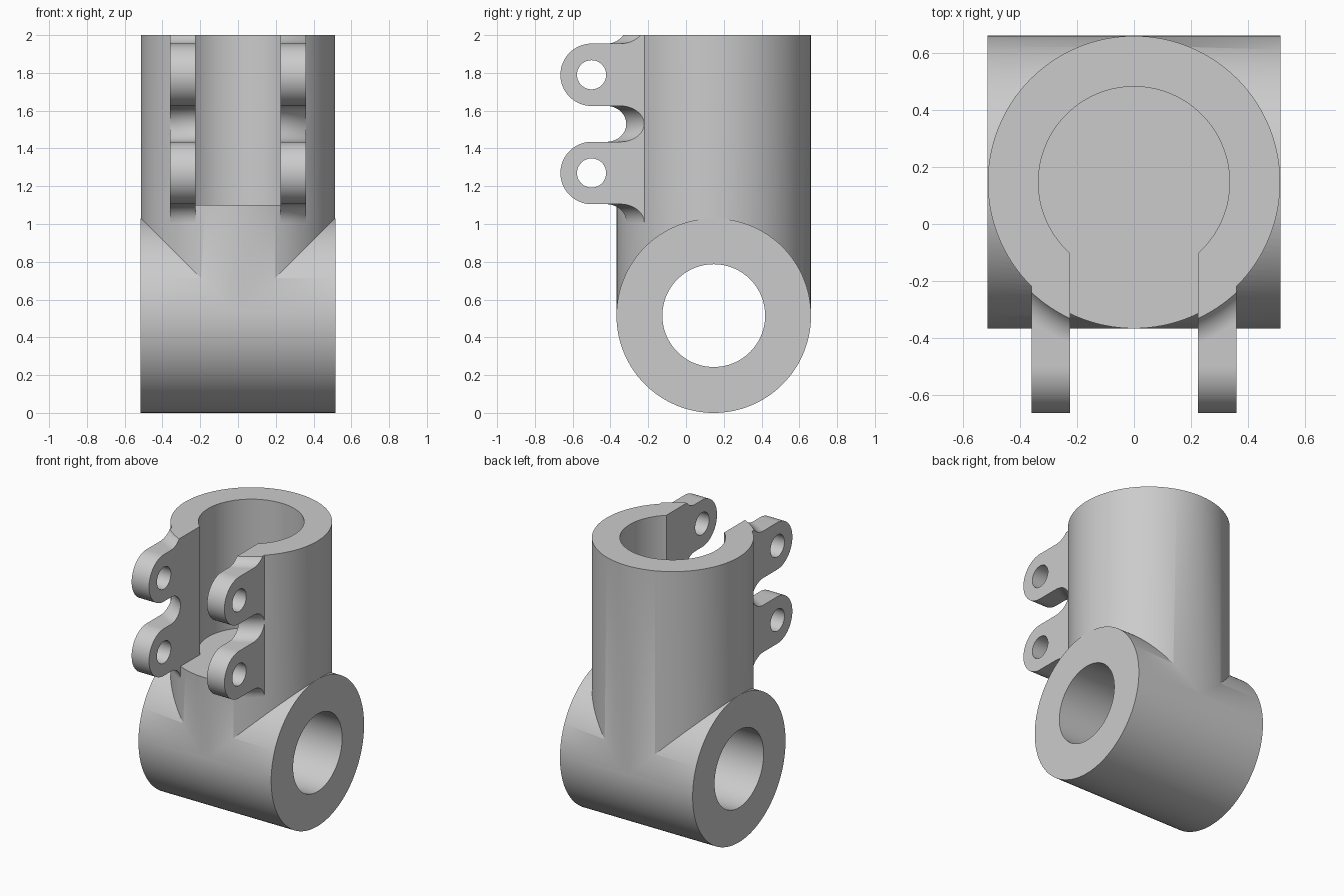
import bpy
import bmesh
from math import sin, cos, acos, pi, sqrt
from mathutils import Matrix, Vector

if "Cube" in bpy.data.objects:
    bpy.data.objects.remove(bpy.data.objects["Cube"], do_unlink=True)

R = 0.515            # outer radius of both tubes
AXIS_Y = 0.147       # depth of both tube axes
FLOOR = 1.1          # bottom of the socket
TOP = 2.0
SLOT = 0.225         # half width of the front slot
LUG_OUT = 0.36       # outer face of the lugs
LUG_Y, LUG_R = -0.5, 0.165
LUG_HEIGHTS = (1.27, 1.79)
FILLET = 0.095

grey = bpy.data.materials.new("plain grey")
grey.use_nodes = True
colour = (0.6, 0.6, 0.6, 1)
grey.diffuse_color = colour
grey.node_tree.nodes["Principled BSDF"].inputs["Base Color"].default_value = colour


def finish(bm, name):
    bmesh.ops.recalc_face_normals(bm, faces=bm.faces)
    mesh = bpy.data.meshes.new(name)
    bm.to_mesh(mesh)
    bm.free()
    mesh.materials.append(grey)
    obj = bpy.data.objects.new(name, mesh)
    bpy.context.collection.objects.link(obj)
    return obj


def cylinder(name, centre, radius, length, axis="Z", sides=128):
    bm = bmesh.new()
    turn = Matrix.Rotation(pi / 2, 4, "Y") if axis == "X" else Matrix()
    bmesh.ops.create_cone(bm, cap_ends=True, segments=sides, radius1=radius,
                          radius2=radius, depth=length,
                          matrix=Matrix.Translation(centre) @ turn)
    return finish(bm, name)


def box(name, low, high):
    low, high = Vector(low), Vector(high)
    bm = bmesh.new()
    bmesh.ops.create_cube(bm, size=1, matrix=Matrix.Translation((low + high) / 2)
                          @ Matrix.Diagonal((high - low).to_4d()))
    return finish(bm, name)


def combine(target, tool, operation):
    mod = target.modifiers.new(operation.lower(), "BOOLEAN")
    mod.operation = operation
    mod.solver = "EXACT"
    mod.object = tool
    bpy.context.view_layer.objects.active = target
    bpy.ops.object.modifier_apply(modifier=mod.name)
    bpy.data.objects.remove(tool, do_unlink=True)


def lug_profile(x, z):
    """Rounded nose, with fillets that follow the round wall of the socket."""
    def depth(rho):
        return AXIS_Y - sqrt(rho * rho - x * x)

    def fillet(sign, reach):
        end = acos(1 - reach / FILLET)
        pts = []
        for i in range(13):
            a = end * i / 12
            pts.append((depth(R + FILLET - FILLET * sin(a)),
                        z + sign * (LUG_R + FILLET * (1 - cos(a)))))
        return pts + [(depth(0.42), pts[-1][1])]

    nose = [(LUG_Y + LUG_R * cos(a), z + LUG_R * sin(a))
            for a in (pi / 2 + pi * i / 32 for i in range(33))]
    upper = fillet(1, min(FILLET, TOP - z - LUG_R))
    return nose + fillet(-1, FILLET) + upper[::-1]


def lug(name, side, z):
    bm = bmesh.new()
    rings = []
    for i in range(9):
        x = SLOT + (LUG_OUT - SLOT) * i / 8
        rings.append([bm.verts.new((side * x, y, h)) for y, h in lug_profile(x, z)])
    for a, b in zip(rings, rings[1:]):
        for j in range(len(a)):
            k = (j + 1) % len(a)
            bm.faces.new((a[j], a[k], b[k], b[j]))
    bm.faces.new(rings[0])
    bm.faces.new(rings[-1])
    return finish(bm, name)


# Cross tube with the upright socket on top
mid = R
body = cylinder("clamp_body", (0, AXIS_Y, mid), R, 2 * R, "X")
upright = cylinder("upright", (0, AXIS_Y, (mid + TOP) / 2), R - 0.001, TOP - mid)
combine(body, upright, "UNION")

# Bores and front slot
combine(body, cylinder("cross_bore", (0, AXIS_Y, mid), 0.272, 2, "X"), "DIFFERENCE")
combine(body, cylinder("socket_bore", (0, AXIS_Y, FLOOR + 1), 0.336, 2), "DIFFERENCE")
combine(body, box("slot", (-SLOT, -1, FLOOR), (SLOT, AXIS_Y, TOP + 1)), "DIFFERENCE")

# Bolt lugs on both sides of the slot, then the bolt holes
for side in (-1, 1):
    for z in LUG_HEIGHTS:
        combine(body, lug("bolt_lug", side, z), "UNION")
for z in LUG_HEIGHTS:
    combine(body, cylinder("bolt_hole", (0, LUG_Y, z), 0.077, 1, "X", 64), "DIFFERENCE")

body.data.materials.clear()
body.data.materials.append(grey)
bpy.ops.object.select_all(action="DESELECT")
body.select_set(True)
bpy.context.view_layer.objects.active = body
bpy.ops.object.shade_smooth_by_angle(angle=pi / 6)
